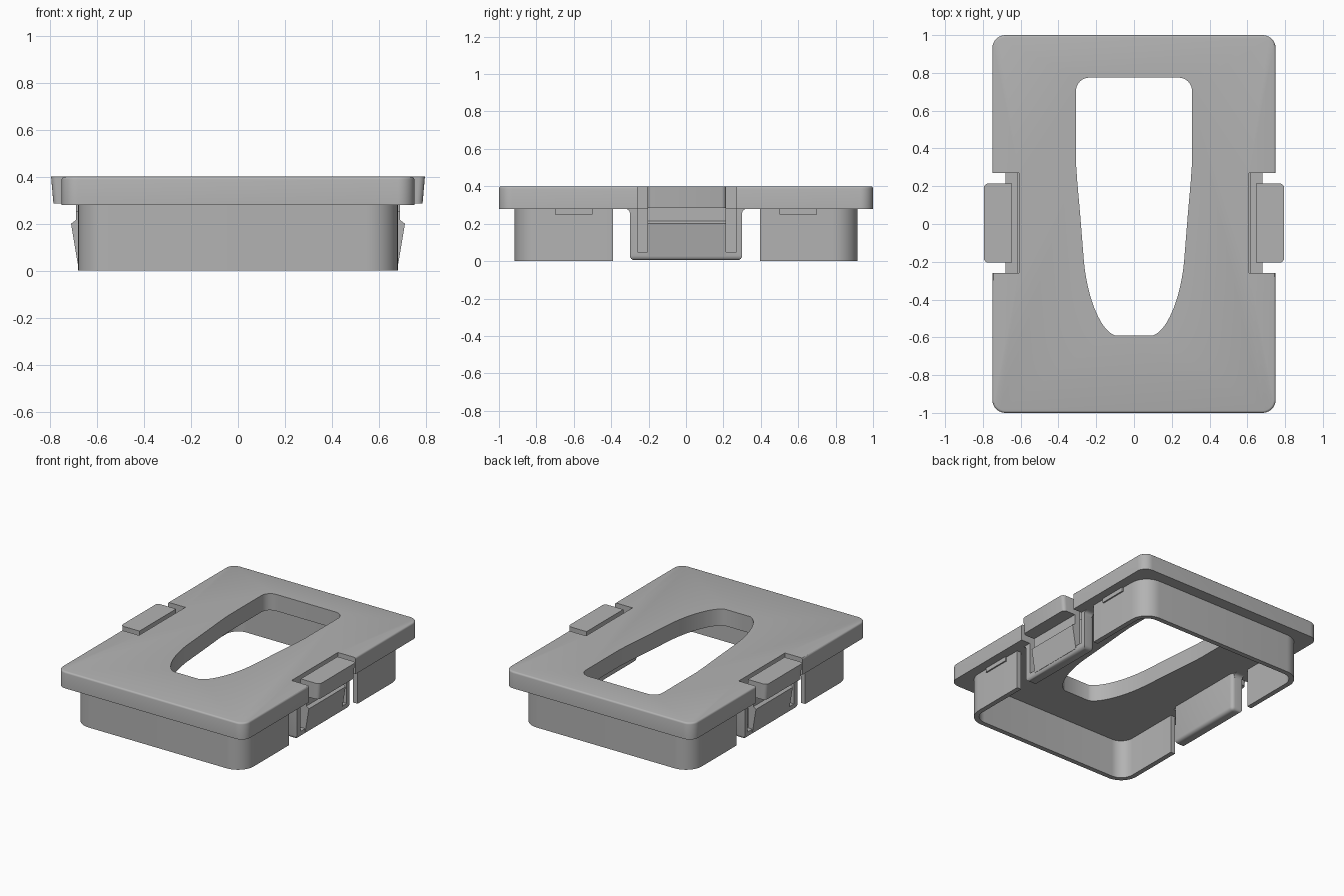
import bpy, bmesh, math
from mathutils import Vector

cube = bpy.data.objects.get("Cube")
if cube:
    bpy.data.objects.remove(cube, do_unlink=True)

grey = bpy.data.materials.new("plain grey")
grey.use_nodes = True
GREY = (0.45, 0.45, 0.45, 1)
grey.diffuse_color = GREY
grey.node_tree.nodes["Principled BSDF"].inputs["Base Color"].default_value = GREY


def prism(name, outline, z0, z1):
    """Extrude a closed xy outline between two heights."""
    bm = bmesh.new()
    face = bm.faces.new([bm.verts.new((x, y, z0)) for x, y in outline])
    top = bmesh.ops.extrude_face_region(bm, geom=[face])["geom"]
    bmesh.ops.translate(bm, vec=(0, 0, z1 - z0),
                        verts=[v for v in top if isinstance(v, bmesh.types.BMVert)])
    bmesh.ops.recalc_face_normals(bm, faces=bm.faces)
    mesh = bpy.data.meshes.new(name)
    bm.to_mesh(mesh)
    bm.free()
    mesh.materials.append(grey)
    obj = bpy.data.objects.new(name, mesh)
    bpy.context.collection.objects.link(obj)
    return obj


def box(name, x, y, z):
    return prism(name, [(x[0], y[0]), (x[1], y[0]), (x[1], y[1]), (x[0], y[1])], z[0], z[1])


def rounded(hx, hy, r, steps=10):
    """Rounded rectangle outline, anticlockwise."""
    pts = []
    for i, (sx, sy) in enumerate([(1, 1), (-1, 1), (-1, -1), (1, -1)]):
        for k in range(steps + 1):
            a = (i + k / steps) * math.pi / 2
            pts.append((sx * (hx - r) + r * math.cos(a), sy * (hy - r) + r * math.sin(a)))
    return pts


def apply_mods(obj):
    bpy.context.view_layer.objects.active = obj
    for m in list(obj.modifiers):
        bpy.ops.object.modifier_apply(modifier=m.name)


def cut(obj, *cutters):
    for c in cutters:
        m = obj.modifiers.new("cut", "BOOLEAN")
        m.operation, m.solver, m.object = "DIFFERENCE", "EXACT", c
    apply_mods(obj)
    for c in cutters:
        bpy.data.objects.remove(c, do_unlink=True)


def bevel(obj, width, pick, segments=4):
    """Round the edges whose end points satisfy a rule."""
    bm = bmesh.new()
    bm.from_mesh(obj.data)
    edges = [e for e in bm.edges if pick(e.verts[0].co, e.verts[1].co)]
    bmesh.ops.bevel(bm, geom=edges, offset=width, segments=segments, profile=0.5, affect="EDGES")
    bm.to_mesh(obj.data)
    bm.free()


def mirror(obj):
    m = obj.modifiers.new("mirror", "MIRROR")
    m.use_bisect_axis[0] = False
    apply_mods(obj)


# Opening: square rounded back, flanks narrowing into a curved front
half = [(0.1, -0.59)]
p = [Vector(v) for v in ((0.1, -0.59), (0.17, -0.57), (0.245, -0.41), (0.265, -0.2))]
for k in range(1, 15):
    t = k / 14
    q = p[0] * (1 - t) ** 3 + p[1] * 3 * t * (1 - t) ** 2 + p[2] * 3 * t * t * (1 - t) + p[3] * t ** 3
    half.append(tuple(q))
half += [(0.285, 0.05), (0.3, 0.22), (0.307, 0.32)]
for k in range(9):
    a = k / 8 * math.pi / 2
    half.append((0.237 + 0.07 * math.cos(a), 0.705 + 0.07 * math.sin(a)))
opening_outline = half + [(-x, y) for x, y in reversed(half)]

# Cover plate with softened top rim, opening and side notches
plate = prism("cover_plate", rounded(0.75, 1.0, 0.07), 0.28, 0.4)
bevel(plate, 0.012, lambda a, b: min(a.z, b.z) > 0.39, 3)
cut(plate, prism("opening_cutter", opening_outline, 0.2, 0.5),
    box("notch_cutter_left", (0.61, 0.9), (-0.26, 0.27), (0.2, 0.5)),
    box("notch_cutter_right", (-0.9, -0.61), (-0.26, 0.27), (0.2, 0.5)))

# Skirt wall below the plate, open beside the clips
skirt = prism("skirt_wall", rounded(0.68, 0.917, 0.13), 0, 0.285)
cut(skirt, prism("skirt_core", rounded(0.645, 0.882, 0.095), -0.1, 0.5),
    box("skirt_gap", (-1, 1), (-0.39, 0.395), (-0.1, 0.5)))

parts = [plate, skirt]


def mirrored(obj):
    mirror(obj)
    parts.append(obj)


# Clip carrier: a backed tray with a channel around the spring finger
carrier = box("clip_carrier", (0.595, 0.68), (-0.3, 0.3), (0.005, 0.285))
bevel(carrier, 0.025, lambda a, b: max(a.z, b.z) < 0.01 or
      (abs(a.y - b.y) < 0.01 and abs(a.x - b.x) < 0.01 and a.x < 0.6))
cut(carrier, box("channel_cutter", (0.62, 0.8), (-0.26, 0.27), (0.05, 0.5)))
mirrored(carrier)

# Flared corners where the carrier meets the plate
for name, y, s in (("front_fillet", -0.3, -1), ("back_fillet", 0.3, 1)):
    outline = [(y - s * 0.01, 0.285), (y - s * 0.01, 0.25)]
    outline += [(y + s * 0.025 * (1 - math.cos(k * math.pi / 10)),
                 0.255 + 0.025 * math.sin(k * math.pi / 10)) for k in range(6)]
    outline.append((y + s * 0.025, 0.285))
    fillet = prism(name, outline, 0.61, 0.68)
    for v in fillet.data.vertices:
        v.co = (v.co.z, v.co.x, v.co.y)
    mirrored(fillet)


def side_profile(name, outline, y0, y1):
    """Extrude an xz outline along y."""
    obj = prism(name, outline, y0, y1)
    for v in obj.data.vertices:
        v.co = (v.co.x, v.co.z, v.co.y)
    obj.data.flip_normals()
    return obj


# Spring finger with its catch wedge
finger = side_profile("spring_finger", [
    (0.645, 0.03), (0.682, 0.03), (0.71, 0.2), (0.69, 0.215), (0.69, 0.4), (0.645, 0.4)], -0.205, 0.215)
mirrored(finger)

# Finger tab beside the plate edge
tab = side_profile("finger_tab", [(0.66, 0.285), (0.785, 0.285), (0.795, 0.4), (0.66, 0.4)], -0.205, 0.215)
bevel(tab, 0.025, lambda a, b: min(a.x, b.x) > 0.78 and abs(a.y - b.y) < 0.01)
mirrored(tab)

# Small locating lugs on the skirt sides
for name, y in (("front_lug", -0.6), ("back_lug", 0.6)):
    mirrored(box(name, (0.67, 0.69), (y - 0.1, y + 0.1), (0.25, 0.285)))

# Consistent normals and smooth rounded surfaces with sharp edges kept
for obj in parts:
    bm = bmesh.new()
    bm.from_mesh(obj.data)
    bmesh.ops.recalc_face_normals(bm, faces=bm.faces)
    bm.to_mesh(obj.data)
    bm.free()
    bpy.ops.object.select_all(action="DESELECT")
    obj.select_set(True)
    bpy.context.view_layer.objects.active = obj
    bpy.ops.object.shade_smooth_by_angle(angle=math.radians(30))
